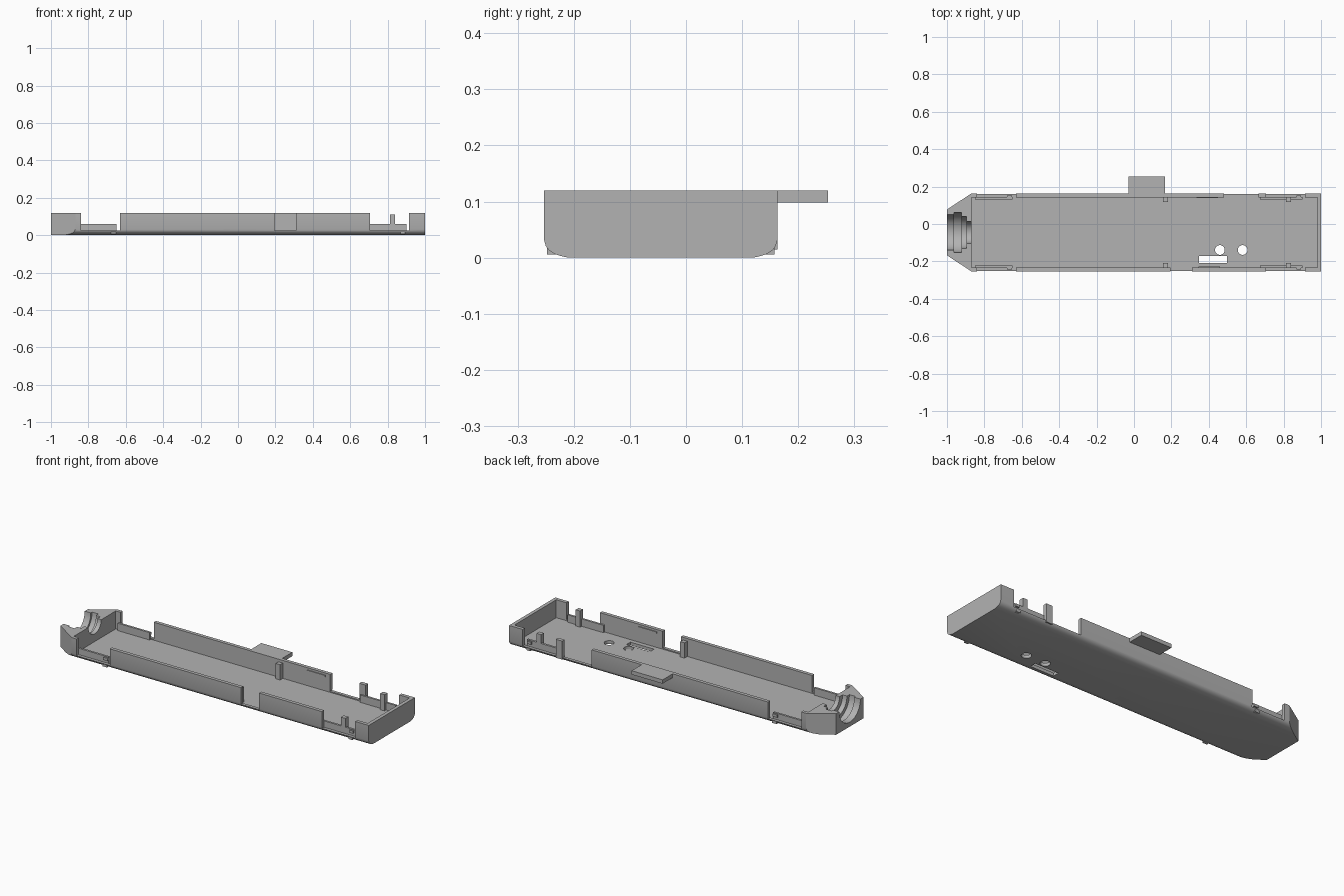
import bpy, bmesh, math
from mathutils import Matrix

if "Cube" in bpy.data.objects:
    bpy.data.objects.remove(bpy.data.objects["Cube"])

CY = -0.045            # centre line of the case body
HALF = 0.208           # half width of the body
TOP, FLOOR, WALL = 0.12, 0.018, 0.02

grey = bpy.data.materials.new("plain grey")
grey.diffuse_color = (0.45, 0.45, 0.45, 1)
grey.use_nodes = True
grey.node_tree.nodes["Principled BSDF"].inputs["Base Color"].default_value = grey.diffuse_color


def make(name, bm):
    bmesh.ops.recalc_face_normals(bm, faces=bm.faces)
    me = bpy.data.meshes.new(name)
    bm.to_mesh(me)
    bm.free()
    me.materials.append(grey)
    ob = bpy.data.objects.new(name, me)
    bpy.context.collection.objects.link(ob)
    return ob


def prism(name, pts, vec):
    """Extrude a closed outline of 3D points along vec."""
    bm = bmesh.new()
    face = bm.faces.new([bm.verts.new(p) for p in pts])
    res = bmesh.ops.extrude_face_region(bm, geom=[face])
    verts = [v for v in res["geom"] if isinstance(v, bmesh.types.BMVert)]
    bmesh.ops.translate(bm, verts=verts, vec=vec)
    return make(name, bm)


def box(name, x0, x1, y0, y1, z0, z1):
    return prism(name, [(x0, y0, z0), (x1, y0, z0), (x1, y1, z0), (x0, y1, z0)],
                 (0, 0, z1 - z0))


def side_box(name, s, x0, x1, d0, d1, z0, z1):
    """Box on side s (-1 front, 1 back), d measured from the centre line."""
    a, b = sorted((CY + s * d0, CY + s * d1))
    return box(name, x0, x1, a, b, z0, z1)


def cylinder(name, r, depth, matrix):
    bm = bmesh.new()
    bmesh.ops.create_cone(bm, cap_ends=True, segments=40, radius1=r, radius2=r,
                          depth=depth, matrix=matrix)
    return make(name, bm)


def cut(target, cutter):
    mod = target.modifiers.new("cut", 'BOOLEAN')
    mod.operation, mod.solver, mod.object = 'DIFFERENCE', 'EXACT', cutter
    bpy.context.view_layer.objects.active = target
    bpy.ops.object.modifier_apply(modifier=mod.name)
    bpy.data.objects.remove(cutter)


# Tray shell: rounded-bottom profile swept along x
half = [(0.165, 0.0), (0.178, 0.003), (0.19, 0.007), (0.199, 0.013),
        (0.205, 0.021), (HALF, 0.032), (HALF, TOP)]
profile = [(-1, CY + y, z) for y, z in half]
profile += [(-1, CY - y, z) for y, z in reversed(half)]
shell = prism("case_shell", profile, (2, 0, 0))

# Main cavity, leaving the end walls
cut(shell, box("cavity", -0.87, 0.98, CY - HALF + WALL, CY + HALF - WALL, FLOOR, 0.2))

# Tapered nose corners and wall gaps on each side
gaps = {-1: [(-0.84, -0.63), (0.195, 0.31), (0.705, 0.915)],
        1: [(-0.84, -0.63), (0.48, 0.915)]}
for s in (-1, 1):
    cut(shell, prism("nose_taper", [(-1.05, CY + s * 0.09, -0.1), (-0.87, CY + s * HALF, -0.1),
                                    (-0.87, CY + s * 0.3, -0.1), (-1.05, CY + s * 0.3, -0.1)],
                     (0, 0, 0.4)))
    for x0, x1 in gaps[s]:
        cut(shell, side_box("gap", s, x0, x1, 0.17, 0.25, 0.024, 0.2))

# Stepped half-round cable channel in the nose
for x0, x1, r in [(-1.02, -0.96, 0.095), (-0.962, -0.922, 0.107),
                  (-0.924, -0.895, 0.085), (-0.9, -0.86, 0.058)]:
    m = Matrix.Translation(((x0 + x1) / 2, CY, TOP)) @ Matrix.Rotation(math.pi / 2, 4, 'Y')
    cut(shell, cylinder("channel", r, x1 - x0, m))

# Floor openings: two round holes and a slot
for x in (0.459, 0.581):
    cut(shell, cylinder("round_hole", 0.026, 0.2, Matrix.Translation((x, -0.139, 0))))
cut(shell, box("slot", 0.347, 0.496, -0.208, -0.171, -0.1, 0.1))

bpy.ops.object.select_all(action='DESELECT')
shell.select_set(True)
bpy.context.view_layer.objects.active = shell
bpy.ops.object.shade_smooth_by_angle(angle=math.radians(30))

# Side tab
box("side_tab", -0.03, 0.165, CY + HALF - 0.005, 0.253, 0.098, TOP)

# Clip rails, nubs and posts on both sides
for s, side in ((-1, "front"), (1, "back")):
    for x0, x1, n0, n1 in [(-0.85, -0.65, -0.68, -0.652), (0.675, 0.9, 0.87, 0.893)]:
        side_box(side + "_clip_rail", s, x0, x1, 0.177, 0.189, 0.01, 0.06)
        side_box(side + "_clip_nub", s, n0, n1, 0.187, 0.197, 0.04, 0.055)
        side_box(side + "_clip_foot", s, n0, n1, 0.18, 0.203, 0.006, 0.02)
    side_box(side + "_mid_post", s, 0.155, 0.182, 0.163, 0.19, 0.01, 0.105)
    side_box(side + "_end_post", s, 0.812, 0.84, 0.163, 0.189, 0.01, 0.11)

# Wide post on the back edge and small ridges inside the walls
side_box("back_wide_post", 1, 0.665, 0.705, 0.186, HALF, 0.015, TOP)
side_box("back_ridge", 1, 0.335, 0.45, 0.183, 0.19, 0.098, 0.108)
side_box("front_ridge", -1, 0.345, 0.46, 0.183, 0.19, 0.098, 0.108)
